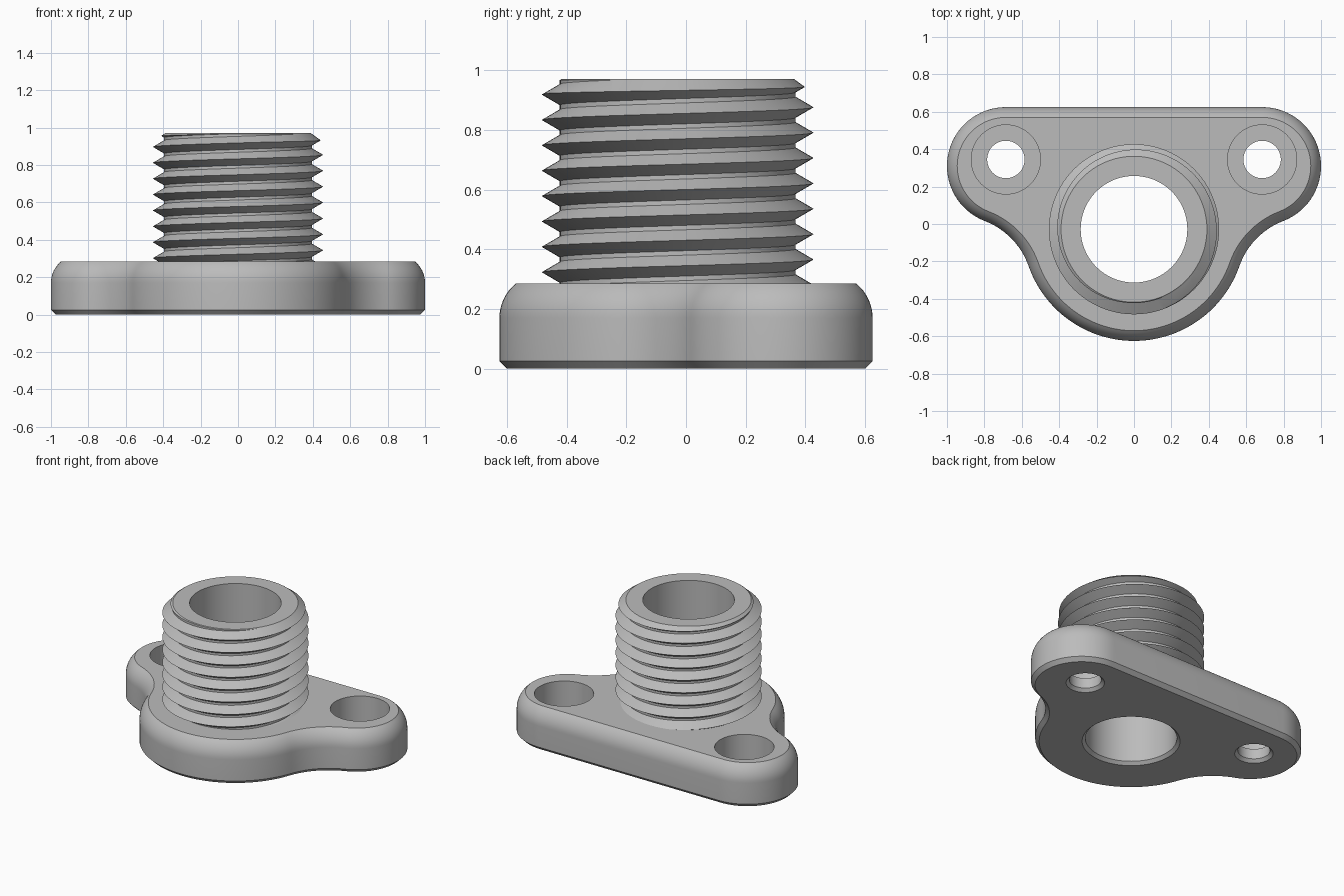
import bpy, bmesh, math
from math import sin, cos, pi, atan2, hypot

cube = bpy.data.objects.get("Cube")
if cube:
    bpy.data.objects.remove(cube, do_unlink=True)

grey = bpy.data.materials.new("plain_grey")
grey.use_nodes = True
colour = (0.5, 0.5, 0.5, 1)
grey.diffuse_color = colour
grey.node_tree.nodes["Principled BSDF"].inputs["Base Color"].default_value = colour

AXIS_Y = -0.028              # centre of the bore and the thread
BASE_TOP, TOP = 0.285, 0.97
BORE_R = 0.285
HOLE_X, HOLE_Y = 0.685, 0.345


def make_object(name, bm):
    bmesh.ops.recalc_face_normals(bm, faces=bm.faces)
    mesh = bpy.data.meshes.new(name)
    bm.to_mesh(mesh)
    bm.free()
    mesh.materials.append(grey)
    obj = bpy.data.objects.new(name, mesh)
    bpy.context.collection.objects.link(obj)
    return obj


def stack_rings(name, rings):
    """Closed solid from equal-length rings of points."""
    bm = bmesh.new()
    loops = [[bm.verts.new(p) for p in ring] for ring in rings]
    n = len(loops[0])
    for a, b in zip(loops, loops[1:]):
        for i in range(n):
            j = (i + 1) % n
            bm.faces.new((a[i], a[j], b[j], b[i]))
    bm.faces.new(loops[0])
    bm.faces.new(loops[-1])
    return make_object(name, bm)


def lathe(name, profile, x, y, n=96):
    turn = [2 * pi * i / n for i in range(n)]
    return stack_rings(name, [[(x + r * cos(t), y + r * sin(t), z) for t in turn]
                              for r, z in profile])


def boolean(obj, helper, operation):
    """Apply a boolean and discard the helper."""
    helper.hide_render = True
    mod = obj.modifiers.new("cut", "BOOLEAN")
    mod.operation, mod.object, mod.solver = operation, helper, "EXACT"
    bpy.context.view_layer.objects.active = obj
    bpy.ops.object.modifier_apply(modifier=mod.name)
    bpy.data.objects.remove(helper, do_unlink=True)


def bore_cutter():
    return lathe("bore_cutter", [(BORE_R + 0.04, -0.02), (BORE_R, 0.02), (BORE_R, 1.2)], 0, AXIS_Y)


# Flange outline: big front lobe, two side lobes, concave blends between them
BIG_R, LOBE_R, BLEND_R = 0.597, 0.315, 0.4
LOBE_X, LOBE_Y = 0.685, 0.31


def arc(cx, cy, r, start, end, n):
    return [(cx + r * cos(start + (end - start) * i / n),
             cy + r * sin(start + (end - start) * i / n)) for i in range(n + 1)]


def outline(inset, z):
    # Blend centre touches both lobes
    dx, dy = LOBE_X, LOBE_Y - AXIS_Y
    d = hypot(dx, dy)
    p, q = BIG_R + BLEND_R, LOBE_R + BLEND_R
    a = (d * d + p * p - q * q) / (2 * d)
    h = math.sqrt(p * p - a * a)
    fx, fy = (a * dx + h * dy) / d, AXIS_Y + (a * dy - h * dx) / d
    to_big = atan2(fy - AXIS_Y, fx)
    to_lobe = atan2(fy - LOBE_Y, fx - LOBE_X)
    half = arc(0, AXIS_Y, BIG_R - inset, -pi / 2, to_big, 28)
    half += arc(fx, fy, BLEND_R + inset, to_big + pi, to_lobe + pi, 12)[1:]
    half += arc(LOBE_X, LOBE_Y, LOBE_R - inset, to_lobe, pi / 2, 32)[1:]
    points = half + [(-x, y) for x, y in reversed(half[1:])]
    return [(x, y, z) for x, y in points]


# Flange section: bottom chamfer, straight wall, rounded shoulder
ROUND_R, ROUND_Z, ROUND_ANGLE = 0.148, 0.17, math.radians(51)
section = [(0.025, 0), (0, 0.025)]
for i in range(9):
    t = ROUND_ANGLE * i / 8
    section.append((ROUND_R * (1 - cos(t)), ROUND_Z + ROUND_R * sin(t)))
section[-1] = (section[-1][0], BASE_TOP)
flange = stack_rings("flange", [outline(inset, z) for inset, z in section])

boolean(flange, bore_cutter(), "DIFFERENCE")
for side in (-1, 1):
    # Counterbored screw hole with a small chamfer underneath
    profile = [(0.14, -0.02), (0.1, 0.02), (0.1, 0.09), (0.185, 0.09), (0.185, 0.4)]
    boolean(flange, lathe("screw_hole_cutter", profile, side * HOLE_X, HOLE_Y, 64), "DIFFERENCE")

# Threaded spout: right-hand V thread built as a helical grid
PITCH, CREST_R, ROOT_R, FLANK = 0.085, 0.455, 0.395, 0.035
STEPS = 96
bm = bmesh.new()
columns = []
for i in range(STEPS):
    t = 2 * pi * i / STEPS - pi / 2
    column = []
    for k in range(-9, 4):
        crest_z = 0.918 + PITCH * (k + i / STEPS)
        for r, dz in ((ROOT_R, -FLANK), (CREST_R, 0), (ROOT_R, FLANK)):
            column.append(bm.verts.new((r * cos(t), AXIS_Y + r * sin(t), crest_z + dz)))
    columns.append(column)
for i in range(STEPS):
    a = columns[i]
    b = columns[i + 1] if i + 1 < STEPS else columns[0][3:]
    for j in range(min(len(a), len(b)) - 1):
        bm.faces.new((a[j], b[j], b[j + 1], a[j + 1]))
# Close both ends to points on the axis
low, high = (bm.verts.new((0, AXIS_Y, z)) for z in (-0.2, 1.6))
for edge in [e for e in bm.edges if e.is_boundary]:
    apex = low if edge.verts[0].co.z < 0.6 else high
    bm.faces.new((edge.verts[0], edge.verts[1], apex))
spout = make_object("threaded_spout", bm)

# Trim to height with a chamfered top, then bore it out
trim = lathe("spout_trim", [(0.6, BASE_TOP), (0.6, TOP - 0.153), (0.39, TOP)], 0, AXIS_Y)
boolean(spout, trim, "INTERSECT")
boolean(spout, bore_cutter(), "DIFFERENCE")

# Smooth shading with crisp edges
bpy.ops.object.select_all(action="DESELECT")
for obj in (flange, spout):
    obj.select_set(True)
    bpy.context.view_layer.objects.active = obj
bpy.ops.object.shade_smooth_by_angle(angle=math.radians(30))
